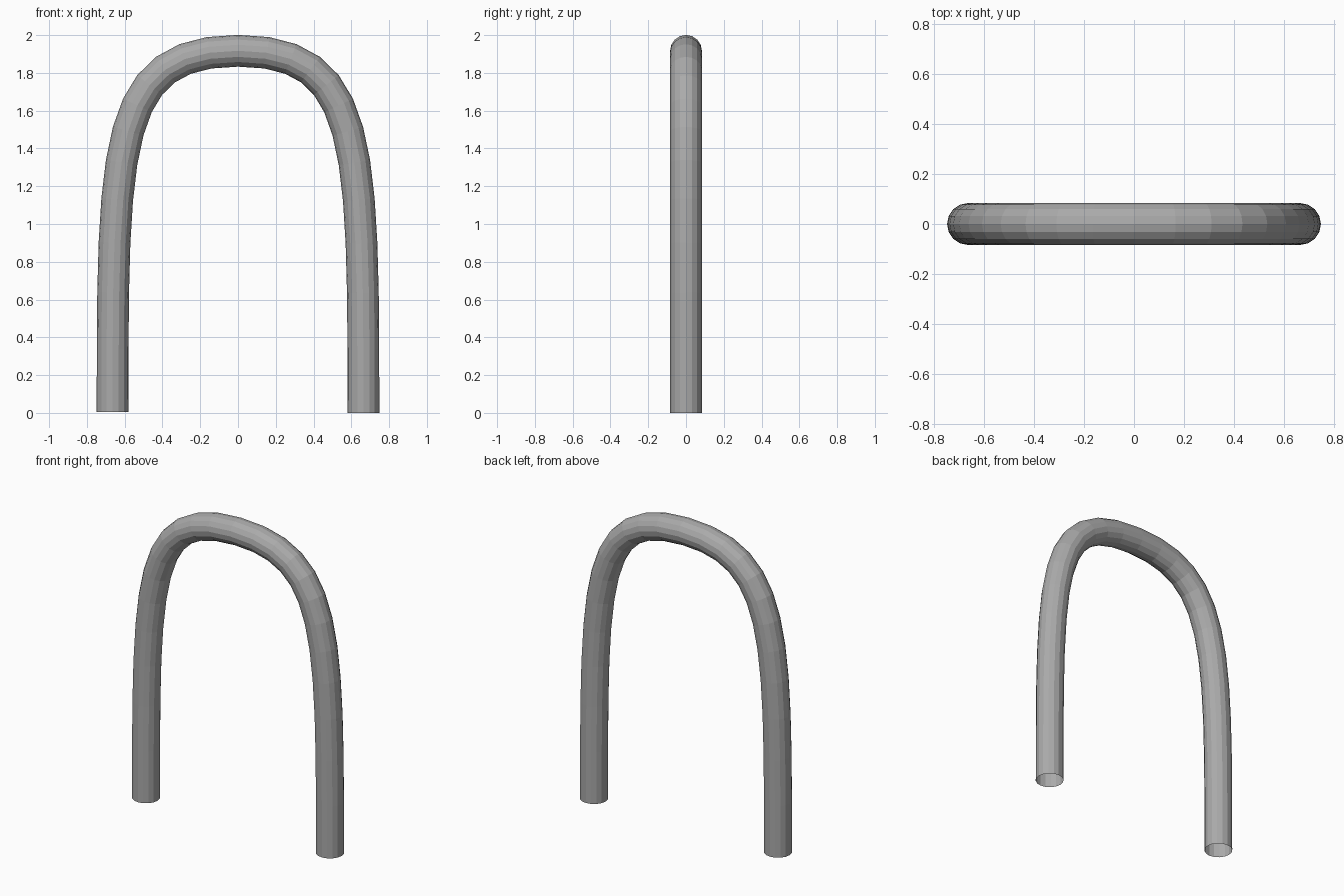
import bpy

if "Cube" in bpy.data.objects:
    bpy.data.objects.remove(bpy.data.objects["Cube"])

# Centre line of the arch: half span, top height, tube radius
HALF, TOP, RADIUS = 0.664, 1.917, 0.084
LEG, REACH = 1.42, 0.665   # handle lengths at the feet and at the crown

curve = bpy.data.curves.new("arch_tube", "CURVE")
curve.dimensions = "3D"
curve.resolution_u = 12
curve.bevel_depth = RADIUS
curve.bevel_resolution = 6
curve.use_fill_caps = False   # open pipe ends

spline = curve.splines.new("BEZIER")
spline.bezier_points.add(2)
points = [  # left handle, point, right handle as (x, z)
    ((-HALF, -0.3), (-HALF, 0.005), (-HALF, LEG)),
    ((-REACH, TOP), (0, TOP), (REACH, TOP)),
    ((HALF, LEG), (HALF, 0), (HALF, -0.3)),
]
for bp, (left, mid, right) in zip(spline.bezier_points, points):
    bp.handle_left_type = bp.handle_right_type = "FREE"
    bp.co = (mid[0], 0, mid[1])
    bp.handle_left = (left[0], 0, left[1])
    bp.handle_right = (right[0], 0, right[1])

# Bent pipe
arch = bpy.data.objects.new("arch_tube", curve)
bpy.context.collection.objects.link(arch)
bpy.context.view_layer.objects.active = arch
arch.select_set(True)
bpy.ops.object.convert(target="MESH")
arch = bpy.context.object
arch.name = "arch_tube"
bpy.ops.object.shade_flat()

# Dark grey metal
metal = bpy.data.materials.new("dark_grey")
metal.diffuse_color = (0.4, 0.4, 0.4, 1)
metal.use_nodes = True
metal.node_tree.nodes["Principled BSDF"].inputs["Base Color"].default_value = metal.diffuse_color
arch.data.materials.clear()
arch.data.materials.append(metal)
